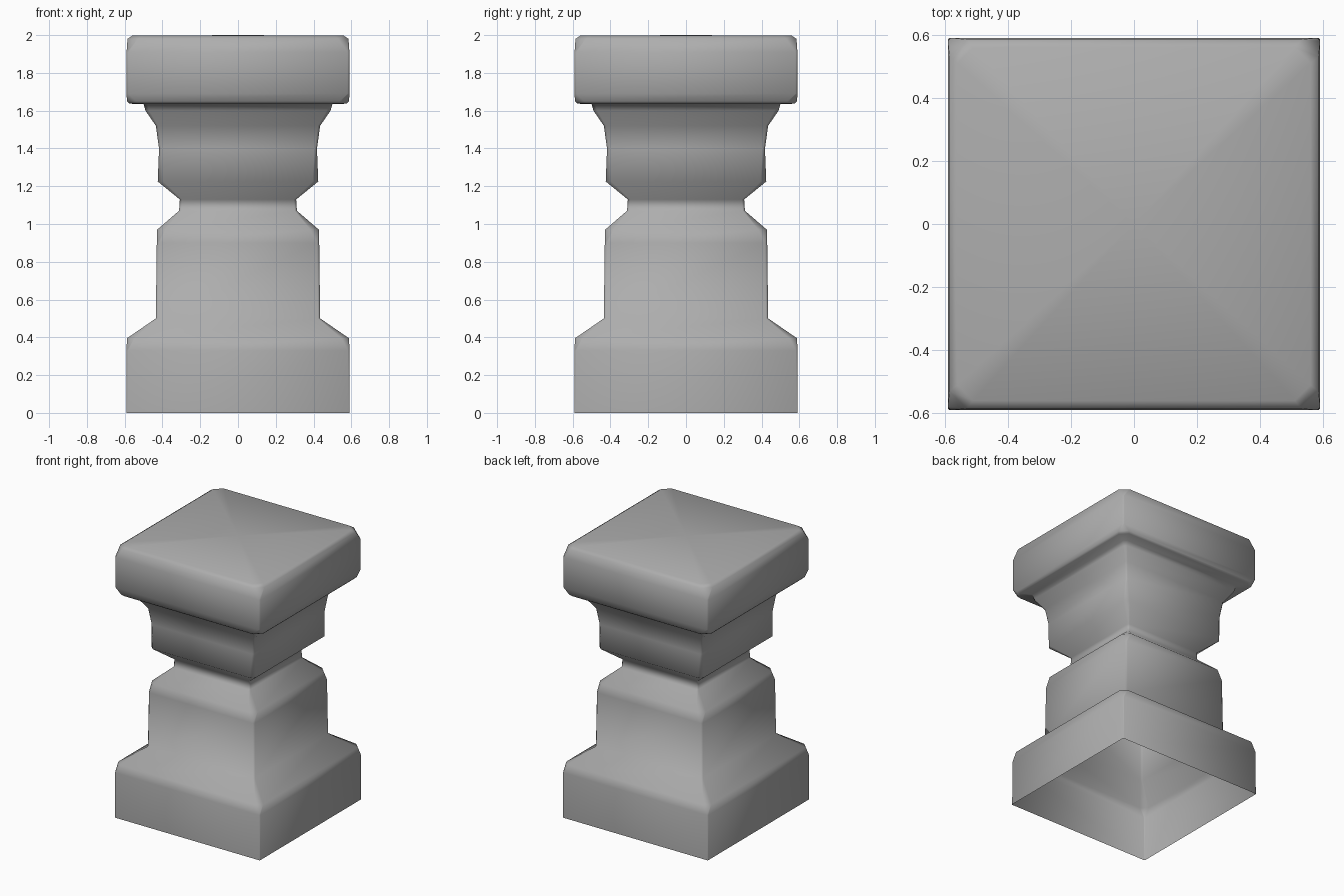
import bpy, bmesh

if "Cube" in bpy.data.objects:
    bpy.data.objects.remove(bpy.data.objects["Cube"])

# Half-width, height and corner chamfer of the square pillar, open underneath
PROFILE = [
    (0.59, 0.0, 0.004), (0.59, 0.33, 0.008), (0.588, 0.395, 0.04),                 # plinth
    (0.435, 0.50, 0.012), (0.43, 0.90, 0.012), (0.428, 0.97, 0.045),               # lower shaft
    (0.312, 1.07, 0.012), (0.308, 1.13, 0.012),                                    # waist groove
    (0.425, 1.225, 0.03), (0.418, 1.40, 0.012), (0.435, 1.52, 0.012),              # flared neck
    (0.49, 1.60, 0.02), (0.50, 1.635, 0.02),
    (0.575, 1.637, 0.05), (0.588, 1.65, 0.05), (0.59, 1.69, 0.01),                 # cap block
    (0.59, 1.91, 0.01), (0.585, 1.98, 0.055), (0.56, 1.997, 0.05),
]


def ring(bm, r, z, chamfer):
    c = r - chamfer
    pts = [(c, -r), (r, -c), (r, c), (c, r), (-c, r), (-r, c), (-r, -c), (-c, -r)]
    return [bm.verts.new((x, y, z)) for x, y in pts]


bm = bmesh.new()
rings = [ring(bm, *p) for p in PROFILE]
for a, b in zip(rings, rings[1:]):
    for i in range(8):
        j = (i + 1) % 8
        bm.faces.new((a[i], a[j], b[j], b[i]))

# Top, very slightly crowned
peak = bm.verts.new((0, 0, 2.0))
for i in range(8):
    bm.faces.new((rings[-1][i], rings[-1][(i + 1) % 8], peak))

for f in bm.faces:
    f.smooth = True
mesh = bpy.data.meshes.new("square_pillar")
bm.to_mesh(mesh)
bm.free()
pillar = bpy.data.objects.new("square_pillar", mesh)
bpy.context.collection.objects.link(pillar)

# Dark grey stone
stone = bpy.data.materials.new("stone")
stone.diffuse_color = (0.42, 0.42, 0.42, 1)
stone.use_nodes = True
stone.node_tree.nodes["Principled BSDF"].inputs["Base Color"].default_value = stone.diffuse_color
mesh.materials.append(stone)
